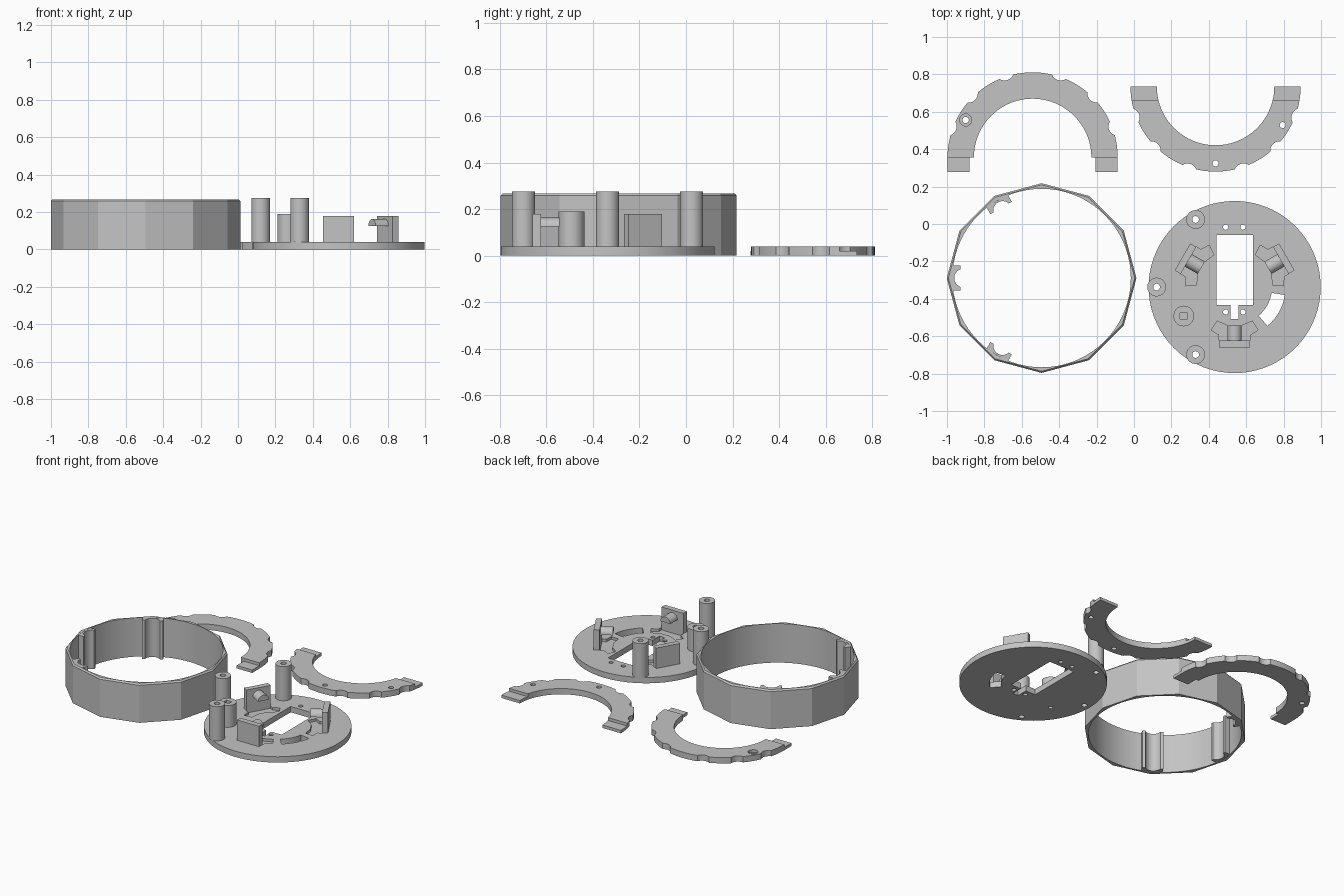
import bpy, bmesh, math
from mathutils import Matrix

if "Cube" in bpy.data.objects:
    bpy.data.objects.remove(bpy.data.objects["Cube"])

grey = bpy.data.materials.new("light_grey")
grey.diffuse_color = (0.55, 0.55, 0.55, 1)
grey.use_nodes = True
grey.node_tree.nodes["Principled BSDF"].inputs["Base Color"].default_value = grey.diffuse_color


def prism(name, pts, z0, z1):
    """Extrude a closed outline from z0 to z1."""
    bm = bmesh.new()
    face = bm.faces.new([bm.verts.new((x, y, z0)) for x, y in pts])
    ext = bmesh.ops.extrude_face_region(bm, geom=[face])
    for v in ext["geom"]:
        if isinstance(v, bmesh.types.BMVert):
            v.co.z = z1
    bmesh.ops.recalc_face_normals(bm, faces=bm.faces)
    me = bpy.data.meshes.new(name)
    bm.to_mesh(me)
    bm.free()
    ob = bpy.data.objects.new(name, me)
    bpy.context.collection.objects.link(ob)
    me.materials.append(grey)
    return ob


def arc(cx, cy, r, a0, a1, n):
    return [(cx + r * math.cos(math.radians(a0 + (a1 - a0) * i / n)),
             cy + r * math.sin(math.radians(a0 + (a1 - a0) * i / n))) for i in range(n + 1)]


def circle(cx, cy, r, n=40):
    return arc(cx, cy, r, 0, 360, n)[:-1]


def rect(x0, x1, y0, y1):
    return [(x0, y0), (x1, y0), (x1, y1), (x0, y1)]


def place(pts, cx, cy, deg):
    """Turn an outline about the origin, then move it to a centre."""
    c, s = math.cos(math.radians(deg)), math.sin(math.radians(deg))
    return [(cx + x * c - y * s, cy + x * s + y * c) for x, y in pts]


def cut(ob, pts, z0=-0.1, z1=0.4):
    """Cut an extruded outline out of an object."""
    tool = prism("cutter", pts, z0, z1)
    tool.hide_render = True
    bpy.context.view_layer.objects.active = ob
    mod = ob.modifiers.new("cut", "BOOLEAN")
    mod.operation, mod.solver, mod.object = "DIFFERENCE", "EXACT", tool
    bpy.ops.object.modifier_apply(modifier=mod.name)
    bpy.data.objects.remove(tool)


# Twelve-sided outer wall with a chamfered top and a round bore
RX, RY = -0.494, -0.289
wall = prism("housing_ring", circle(RX, RY, 0.507, 12), 0, 0.258)
bm = bmesh.new()
bm.from_mesh(wall.data)
top = max(bm.faces, key=lambda f: f.calc_center_median().z)
ext = bmesh.ops.extrude_face_region(bm, geom=[top])
bmesh.ops.delete(bm, geom=[top], context="FACES_ONLY")
for v in ext["geom"]:
    if isinstance(v, bmesh.types.BMVert):
        v.co = (RX + (v.co.x - RX) * 0.983, RY + (v.co.y - RY) * 0.983, 0.268)
bmesh.ops.recalc_face_normals(bm, faces=bm.faces)
bm.to_mesh(wall.data)
bm.free()
cut(wall, circle(RX, RY, 0.477, 72))

# Grooved guides inside the wall
for a in (120, 180, 240):
    guide = prism("post_guide", place(rect(0.433, 0.476, -0.066, 0.066), RX, RY, a), 0.001, 0.267)
    cut(guide, place(circle(0.417, 0, 0.05), RX, RY, a))

# Round base plate with its openings
PX, PY = 0.538, -0.337
plate = prism("base_plate", circle(PX, PY, 0.46, 72), 0, 0.04)
cut(plate, rect(0.442, 0.635, -0.433, -0.059))
cut(plate, rect(0.517, 0.558, -0.508, -0.42))
cut(plate, arc(PX, PY, 0.2, -9, -50, 12) + arc(PX, PY, 0.272, -50, -9, 12))
for x in (0.49, 0.582):
    for y in (-0.017, -0.471):
        cut(plate, circle(x, y, 0.014, 16))

# Tall posts, drilled through
for a in (120, 180, 240):
    hole = place(circle(0.417, 0, 0.018, 24), PX, PY, a)
    post = prism("tall_post", place(circle(0.417, 0, 0.05), PX, PY, a), 0.039, 0.275)
    cut(post, hole)
    cut(plate, hole)

# Short post with a square socket
SX, SY = 0.266, -0.492
short = prism("short_post", circle(SX, SY, 0.055), 0.039, 0.19)
cut(short, rect(SX - 0.02, SX + 0.02, SY - 0.016, SY + 0.016), 0.08)
cut(plate, circle(SX, SY, 0.014, 16))

# Three brackets: pocket, upright tab and half-round peg
half = [(0.208, 0.035), (0.182, 0.094), (0.23, 0.125), (0.256, 0.083), (0.29, 0.083)]
pocket = half + [(x, -y) for x, y in reversed(half)]
for a in (30, 150, 270):
    cut(plate, place(pocket, PX, PY, a), 0.022)
    prism("bracket_tab", place(rect(0.285, 0.322, -0.083, 0.083), PX, PY, a), 0.02, 0.18)
    peg = prism("bracket_peg", arc(0, 0, 0.038, 0, 180, 16), 0.206, 0.286)
    turn = Matrix(((0, 0, 1, 0), (1, 0, 0, 0), (0, 1, 0, 0.125), (0, 0, 0, 1)))
    peg.data.transform(Matrix.Translation((PX, PY, 0)) @ Matrix.Rotation(math.radians(a), 4, "Z") @ turn)

# Scalloped half rings
SCALLOPS = (20, 45, 72, 108, 135, 160)


def half_ring(name, cx, cy, deg):
    pts = arc(0, 0, 0.455, 0, 180, 48) + arc(0, 0, 0.314, 180, 0, 48)
    ob = prism(name, place(pts, cx, cy, deg), 0, 0.04)
    for s in SCALLOPS:
        x, y = 0.485 * math.cos(math.radians(s)), 0.485 * math.sin(math.radians(s))
        cut(ob, place(circle(x, y, 0.05, 32), cx, cy, deg))
    return ob


AX, AY, BX, BY = -0.542, 0.356, 0.436, 0.735
upper = half_ring("half_ring_with_tongues", AX, AY, 0)
cut(upper, circle(-0.9, 0.556, 0.017, 20))
cut(upper, circle(-0.9, 0.556, 0.032, 24), 0.022)
for s in (-1, 1):
    x = sorted((AX + s * 0.455, AX + s * 0.337))
    prism("lap_tongue", rect(x[0], x[1], AY - 0.078, AY + 0.001), 0, 0.02)

lower = half_ring("half_ring_with_recesses", BX, BY, 180)
for x, y in ((BX, 0.324), (0.795, 0.529)):
    cut(lower, circle(x, y, 0.016, 20))
for s in (-1, 1):
    x = sorted((BX + s * 0.5, BX + s * 0.3))
    cut(lower, rect(x[0], x[1], BY - 0.075, BY + 0.05), 0.02)

# Smooth the round surfaces, keep the edges crisp
for ob in bpy.context.collection.objects:
    bpy.ops.object.select_all(action="DESELECT")
    ob.select_set(True)
    bpy.context.view_layer.objects.active = ob
    bpy.ops.object.shade_smooth_by_angle(angle=math.radians(20))
